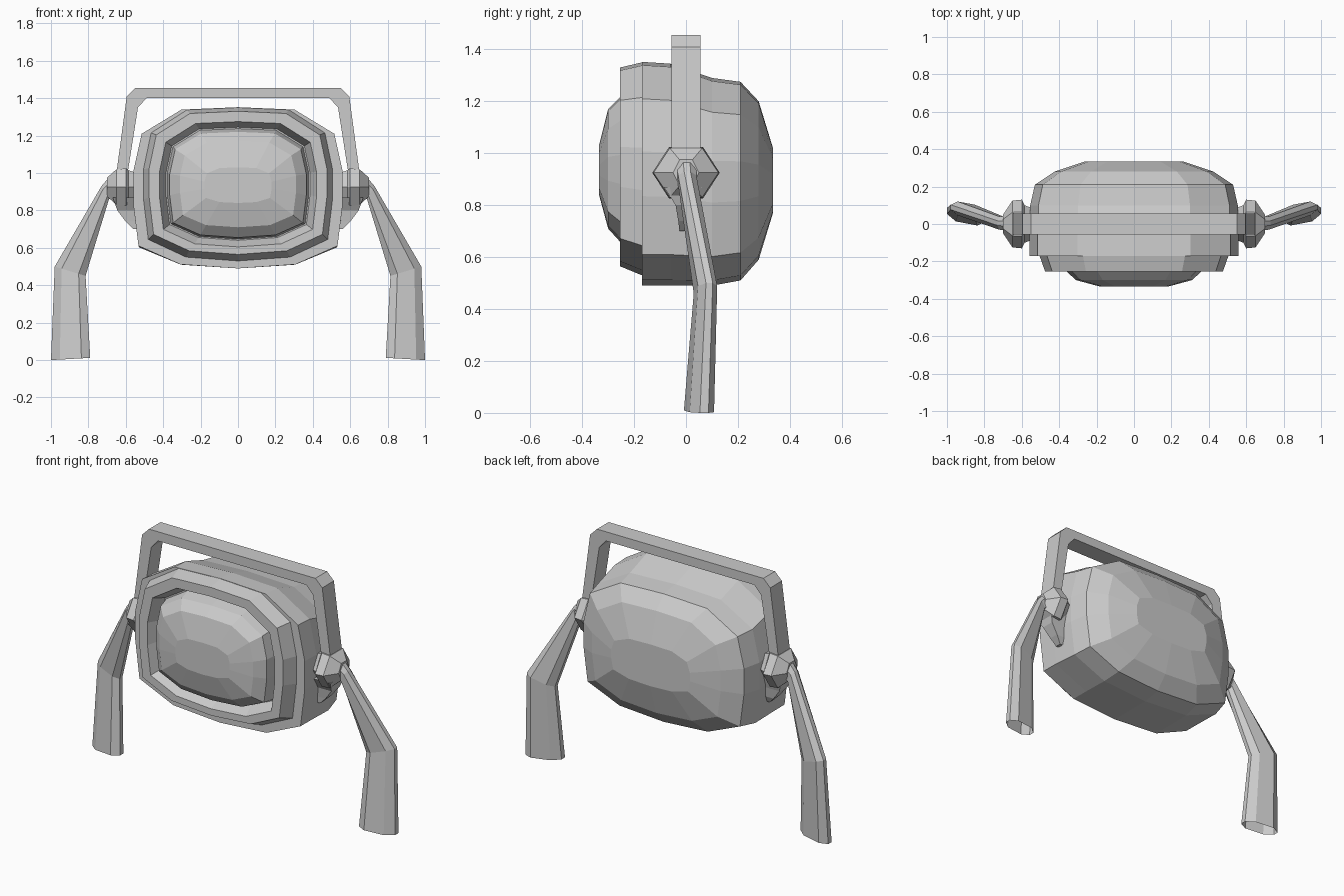
import bpy, bmesh, math
from mathutils import Vector

if "Cube" in bpy.data.objects:
    bpy.data.objects.remove(bpy.data.objects["Cube"])


def loft(name, rings, cap_start=True, cap_end=True, mirror=False):
    """Skin a list of equal-length point rings into a flat-shaded mesh."""
    bm = bmesh.new()
    vs = [[bm.verts.new(p) for p in r] for r in rings]
    n = len(rings[0])
    for a, b in zip(vs, vs[1:]):
        for i in range(n):
            j = (i + 1) % n
            bm.faces.new((a[i], a[j], b[j], b[i]))
    if cap_start:
        bm.faces.new(vs[0][::-1])
    if cap_end:
        bm.faces.new(vs[-1])
    bmesh.ops.recalc_face_normals(bm, faces=bm.faces)
    me = bpy.data.meshes.new(name)
    bm.to_mesh(me)
    bm.free()
    ob = bpy.data.objects.new(name, me)
    bpy.context.collection.objects.link(ob)
    if mirror:
        ob.modifiers.new("Mirror", 'MIRROR').use_mirror_merge = False
    return ob


# Shared rounded outline, right half from top to bottom (normalised)
HALF = [(0, 1), (.54, .97), (.92, .67), (1, .2), (1, -.2), (.95, -.72), (.55, -.95), (0, -1)]
OUTLINE = HALF + [(-x, z) for x, z in HALF[-2:0:-1]]


def oval(y, w, bottom, top):
    c, h = (top + bottom) / 2, (top - bottom) / 2
    return [(x * w, y, c + z * h) for x, z in OUTLINE]


# Main housing with bezel rim and recess in one skin
loft("housing", [oval(*r) for r in (
    (-.18, .385, .64, 1.245),
    (-.255, .42, .605, 1.275),
    (-.255, .475, .565, 1.33),
    (-.17, .505, .53, 1.35),
    (-.17, .56, .49, 1.352),
    (-.06, .56, .49, 1.345),
    (.10, .555, .49, 1.29),
    (.21, .53, .51, 1.275),
    (.28, .425, .59, 1.20),
    (.335, .26, .77, 1.02))])

# Bulging front screen
loft("screen", [oval(*r) for r in (
    (-.17, .38, .645, 1.24),
    (-.25, .365, .655, 1.22),
    (-.30, .31, .71, 1.17),
    (-.335, .18, .84, 1.03))])

# Carrying handle: bracket profile extruded in depth
right = [(.65, 1.0), (.595, 1.41), (.55, 1.455)]
inner = [(.49, 1.40), (.535, 1.35), (.59, 1.0)]
bm = bmesh.new()
path_out = right + [(-x, z) for x, z in right[::-1]]
path_in = inner[::-1] + [(-x, z) for x, z in inner]
sections = [[bm.verts.new((x, y, z)) for (x, z), y in
             ((o, -.055), (o, .055), (i, .055), (i, -.055))]
            for o, i in zip(path_out, path_in)]
for a, b in zip(sections, sections[1:]):
    for k in range(4):
        bm.faces.new((a[k], a[(k + 1) % 4], b[(k + 1) % 4], b[k]))
bm.faces.new(sections[0])
bm.faces.new(sections[-1])
bmesh.ops.recalc_face_normals(bm, faces=bm.faces)
me = bpy.data.meshes.new("handle")
bm.to_mesh(me)
bm.free()
bpy.context.collection.objects.link(bpy.data.objects.new("handle", me))


# Hexagonal pivots on both sides
def hexagon(x, ry, rz, z=.925):
    return [(x, ry * math.cos(a), z + rz * math.sin(a) / .866)
            for a in (math.radians(60 * k) for k in range(6))]


loft("pivot", [hexagon(.53, .08, .07), hexagon(.585, .10, .09),
               hexagon(.60, .13, .10), hexagon(.65, .125, .095),
               hexagon(.70, .05, .05)], mirror=True)


# Tapered tab hanging under each pivot
def tab(z, x0, x1, y0, y1):
    return [(x0, y0, z), (x1, y0, z), (x1, y1, z), (x0, y1, z)]


loft("pivot_tab", [tab(.87, .53, .67, -.085, .06), tab(.80, .53, .645, -.04, .04),
                   tab(.74, .53, .60, -.03, .03), tab(.70, .53, .56, -.025, .01)], mirror=True)


# Bent legs: flattened eight-sided tubes, open at the foot
def leg_section(outer, inner, y, hy, slant=0):
    o, i = Vector((outer[0], y + slant, outer[1])), Vector((inner[0], y - slant, inner[1]))
    c, u, v = (o + i) / 2, (o - i) / 2, Vector((0, hy, 0))
    shape = [(1, .35), (.55, 1), (-.55, 1), (-1, .35)]
    shape += [(a, -b) for a, b in shape[::-1]]
    return [c + u * a + v * b for a, b in shape]


loft("leg", [leg_section((.67, 1.0), (.64, .87), 0, .04),
             leg_section((.73, .93), (.69, .86), .005, .035),
             leg_section((.98, .50), (.815, .45), .075, .037, .015),
             leg_section((1.0, .0), (.79, .012), .05, .047, .02)],
     cap_end=False, mirror=True)
